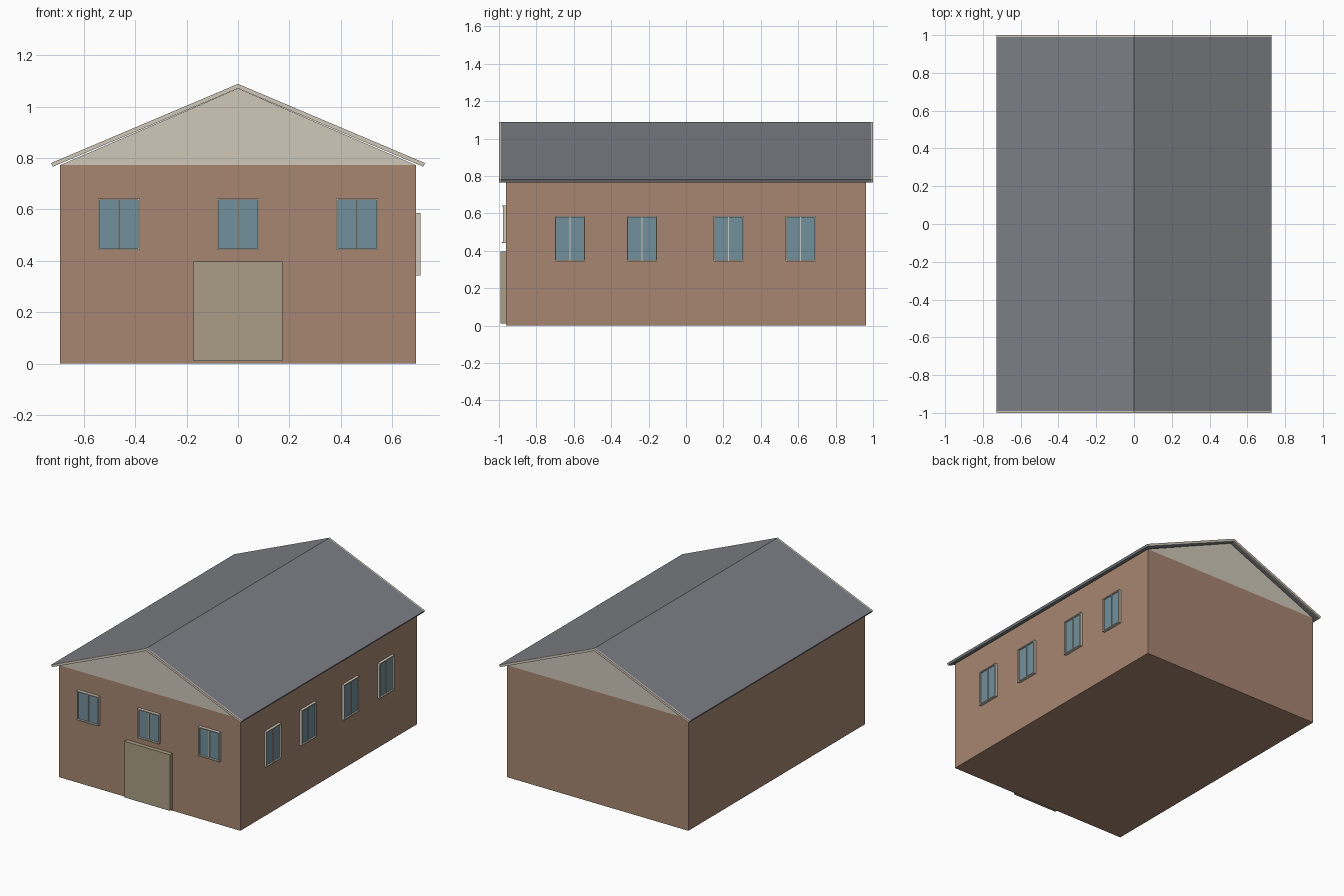
import bpy, bmesh
from mathutils import Matrix, Vector

if "Cube" in bpy.data.objects:
    bpy.data.objects.remove(bpy.data.objects["Cube"])


def mat(name, rgb):
    m = bpy.data.materials.new(name)
    m.diffuse_color = (*rgb, 1)
    m.use_nodes = True
    m.node_tree.nodes["Principled BSDF"].inputs["Base Color"].default_value = m.diffuse_color
    return m


BRICK = mat("brick", (0.39, 0.24, 0.17))
SLATE = mat("slate", (0.20, 0.21, 0.23))
TRIM = mat("trim", (0.63, 0.58, 0.49))
DOOR = mat("door_paint", (0.40, 0.34, 0.24))
GLASS = mat("glass", (0.17, 0.28, 0.33))

W, D, H = 0.692, 0.962, 0.772      # wall half width, half depth, height
APEX = 1.07                        # underside of roof ridge


def finish(name, bm, material):
    bmesh.ops.recalc_face_normals(bm, faces=bm.faces)
    me = bpy.data.meshes.new(name)
    bm.to_mesh(me)
    bm.free()
    me.materials.append(material)
    ob = bpy.data.objects.new(name, me)
    bpy.context.collection.objects.link(ob)
    return ob


def boxes(name, bounds, material, matrix=Matrix()):
    """One object from several (min, max) boxes."""
    bm = bmesh.new()
    for lo, hi in bounds:
        lo, hi = Vector(lo), Vector(hi)
        m = Matrix.Translation((lo + hi) / 2) @ Matrix.Diagonal((*(hi - lo), 1))
        bmesh.ops.create_cube(bm, size=1, matrix=matrix @ m)
    return finish(name, bm, material)


def prism(name, profile, y0, y1, material):
    """Extrude an xz profile along y."""
    bm = bmesh.new()
    f = bm.faces.new([bm.verts.new((x, y0, z)) for x, z in profile])
    ext = bmesh.ops.extrude_face_region(bm, geom=[f])["geom"]
    verts = [g for g in ext if isinstance(g, bmesh.types.BMVert)]
    bmesh.ops.translate(bm, verts=verts, vec=(0, y1 - y0, 0))
    return finish(name, bm, material)


def window(name, matrix, w, z0, z1, lip):
    """Two-pane window; local -y points out of the wall, wall face at y = 0."""
    t, d, h = 0.007, 0.017, w / 2
    boxes(name + "_frame", [
        ((-h, -d, z0 + t), (-h + t, 0, z1 - t)),
        ((h - t, -d, z0 + t), (h, 0, z1 - t)),
        ((-0.003, -d + 0.003, z0 + t), (0.003, 0, z1 - t)),
        ((-h, -d - lip, z0), (h, 0, z0 + t)),
        ((-h, -d - lip, z1 - t), (h, 0, z1)),
    ], TRIM, matrix)
    boxes(name + "_glass", [((-h + t, -0.008, z0 + t), (h - t, 0, z1 - t))],
          GLASS, matrix)


# Brick body and the two gables above it
boxes("walls", [((-W, -D, 0), (W, D, H))], BRICK)
prism("gables", [(-W, H), (W, H), (0, APEX)], -D, D, TRIM)

# Roof slabs with pale barge boards closing both ends
roof = [(0, 1.088), (0.727, 0.780), (0.720, 0.766), (0, APEX),
        (-0.720, 0.766), (-0.727, 0.780)]
prism("roof", roof, -0.99, 0.99, SLATE)
for name, s in (("front_barge_board", -1), ("back_barge_board", 1)):
    prism(name, roof, s * 0.99, s * 1.0, TRIM)

# Front door panel
boxes("front_door", [((-0.173, -0.991, 0.01), (0.173, -D, 0.397))], DOOR)

# Front windows
for i, x in enumerate((-0.463, 0, 0.463)):
    window(f"front_window_{i + 1}", Matrix.Translation((x, -D, 0)),
           0.164, 0.441, 0.643, 0.004)

# Right side windows
turn = Matrix.Rotation(1.5707963, 4, 'Z')
for i, y in enumerate((-0.62, -0.235, 0.228, 0.613)):
    window(f"side_window_{i + 1}", Matrix.Translation((W, y, 0)) @ turn,
           0.162, 0.343, 0.586, 0.001)
